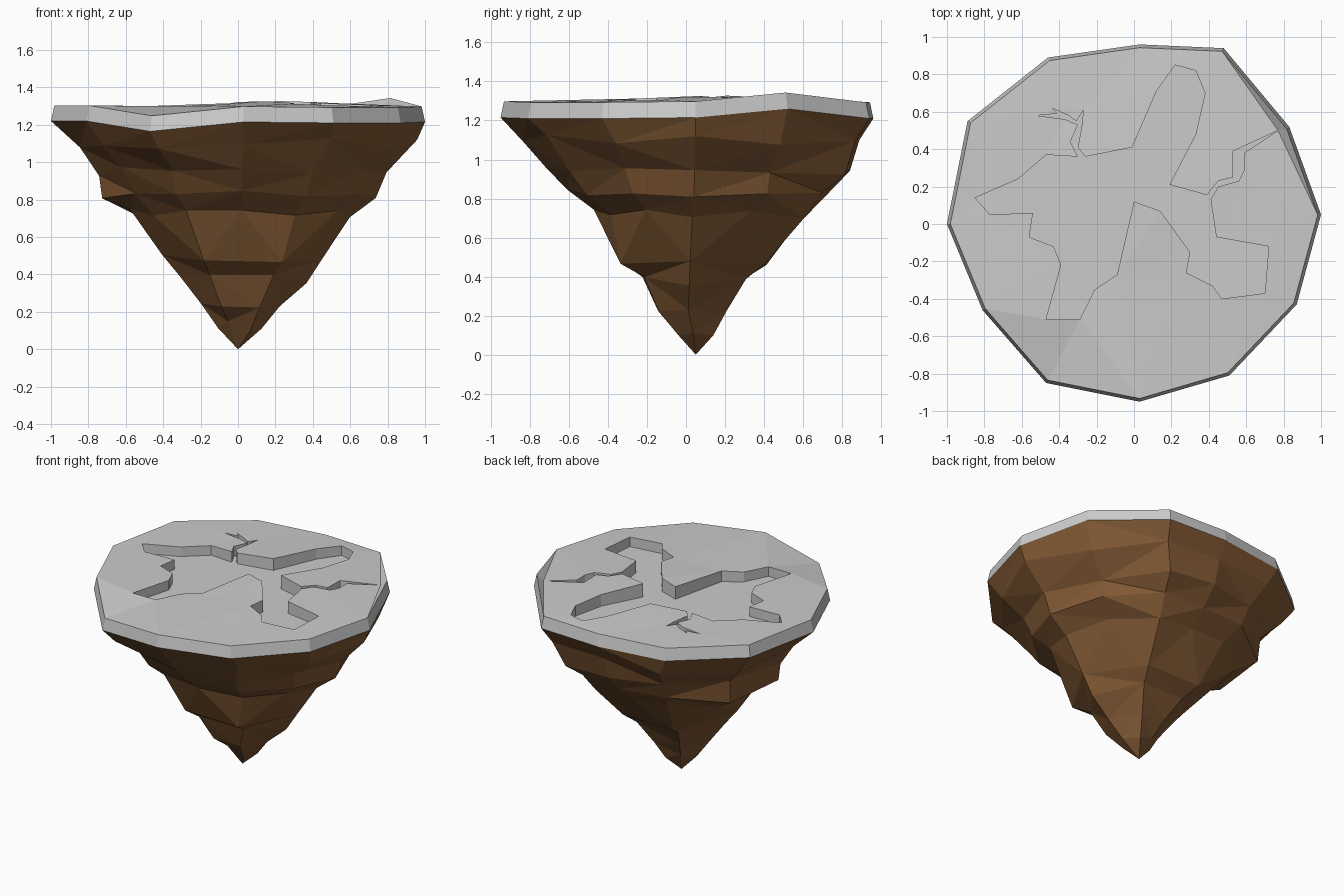
import bpy, bmesh, random
from math import hypot

if "Cube" in bpy.data.objects:
    bpy.data.objects.remove(bpy.data.objects["Cube"])

random.seed(7)

# Rim outline: x, y, bottom z
RIM = [(-1, 0, 1.22), (-.89, .55, 1.22), (-.46, .89, 1.21), (.03, .96, 1.21),
       (.48, .94, 1.21), (.83, .52, 1.26), (1, .05, 1.215), (.87, -.43, 1.21),
       (.51, -.81, 1.21), (.03, -.95, 1.215), (-.47, -.85, 1.165), (-.81, -.46, 1.22)]

# Branching sunken area in the top
PIT = [(-.85, .14), (-.62, .24), (-.47, .37), (-.30, .36), (-.34, .44), (-.30, .53),
       (-.37, .56), (-.52, .58), (-.41, .59), (-.44, .62), (-.35, .58), (-.31, .55),
       (-.27, .61), (-.28, .52), (-.30, .41), (-.26, .36), (-.01, .41), (.12, .71),
       (.22, .85), (.33, .82), (.38, .70), (.33, .48), (.19, .21), (.39, .155),
       (.45, .23), (.53, .25), (.53, .39), (.77, .50), (.59, .38), (.59, .29),
       (.56, .23), (.45, .20), (.41, .13), (.44, -.07), (.72, -.12), (.70, -.37),
       (.47, -.40), (.42, -.33), (.28, -.26), (.30, -.15), (.14, .07), (0, .12),
       (-.09, -.27), (-.21, -.35), (-.29, -.51), (-.47, -.51), (-.39, -.22),
       (-.43, -.12), (-.56, -.07), (-.54, .06), (-.77, .05)]

# Rock rings: z, reach to left, right, front, back
RINGS = [(1.10, .86, .965, .83, .92), (.95, .77, .78, .70, .82),
         (.82, .71, .71, .59, .74), (.72, .57, .62, .47, .63),
         (.48, .41, .46, .39, .42), (.38, .31, .36, .24, .31),
         (.25, .20, .23, .17, .22), (.12, .11, .13, .08, .11)]


def loop(bm, points):
    verts = [bm.verts.new(p) for p in points]
    edges = [bm.edges.new((a, b)) for a, b in zip(verts, verts[1:] + verts[:1])]
    return verts, edges


def walls(bm, a, b):
    n = len(a)
    for i in range(n):
        j = (i + 1) % n
        bm.faces.new((a[i], a[j], b[j], b[i]))


def finish(bm, name, color=None):
    bmesh.ops.recalc_face_normals(bm, faces=bm.faces[:])
    mesh = bpy.data.meshes.new(name)
    bm.to_mesh(mesh)
    bm.free()
    obj = bpy.data.objects.new(name, mesh)
    bpy.context.collection.objects.link(obj)
    if color:
        mat = bpy.data.materials.new(name)
        mat.diffuse_color = color
        mat.use_nodes = True
        mat.node_tree.nodes["Principled BSDF"].inputs["Base Color"].default_value = mat.diffuse_color
        mesh.materials.append(mat)
    return obj


def pit_height(x, y):
    return 1.30 + .03 * max(0, 1 - hypot(x - .2, y - .15) / .7)


# Top slab: filled flat around the sunken area, then lifted to height
bm = bmesh.new()
top, top_e = loop(bm, [(x * .982, y * .982, 0) for x, y, z in RIM])
lip, lip_e = loop(bm, [(x, y, 0) for x, y in PIT])
bmesh.ops.triangle_fill(bm, use_beauty=True, use_dissolve=False,
                        edges=top_e + lip_e, normal=(0, 0, 1))
floor, floor_e = loop(bm, [(x, y, 0) for x, y in PIT])
bmesh.ops.triangle_fill(bm, use_beauty=True, use_dissolve=False,
                        edges=floor_e, normal=(0, 0, 1))
base, _ = loop(bm, RIM)
for v, r in zip(top, RIM):
    v.co.z = r[2] + .083
for a, b in zip(lip, floor):
    a.co.z = pit_height(a.co.x, a.co.y)
    b.co.z = 1.232
walls(bm, lip, floor)
walls(bm, top, base)
finish(bm, "top_slab")

# Rock below: rings shrinking to a tip, fewer sides lower down
bm = bmesh.new()
upper, upper_e = loop(bm, RIM)
for k, (z, left, right, front, back) in enumerate(RINGS):
    outline = RIM if k < 4 else RIM[::2]
    pts = []
    for x, y, _ in outline:
        s = random.uniform(.95, 1.05)
        px = x * (right if x > 0 else left) * s
        py = y / .95 * (back if y > 0 else front) * s
        pts.append((px, py + (.03 if z < .2 else 0), z + random.uniform(-.03, .03)))
    ring, ring_e = loop(bm, pts)
    if len(ring) == len(upper):
        walls(bm, upper, ring)
    else:
        n = len(ring)
        for i in range(n):
            j, a = (i + 1) % n, 2 * i
            b, c = a + 1, (a + 2) % len(upper)
            bm.faces.new((upper[a], upper[b], ring[i]))
            bm.faces.new((upper[b], ring[j], ring[i]))
            bm.faces.new((upper[b], upper[c], ring[j]))
    upper = ring
tip = bm.verts.new((0, .05, 0))
for a, b in zip(upper, upper[1:] + upper[:1]):
    bm.faces.new((a, b, tip))
bmesh.ops.triangulate(bm, faces=bm.faces[:])
finish(bm, "rock_base", (.22, .10, .035, 1))
